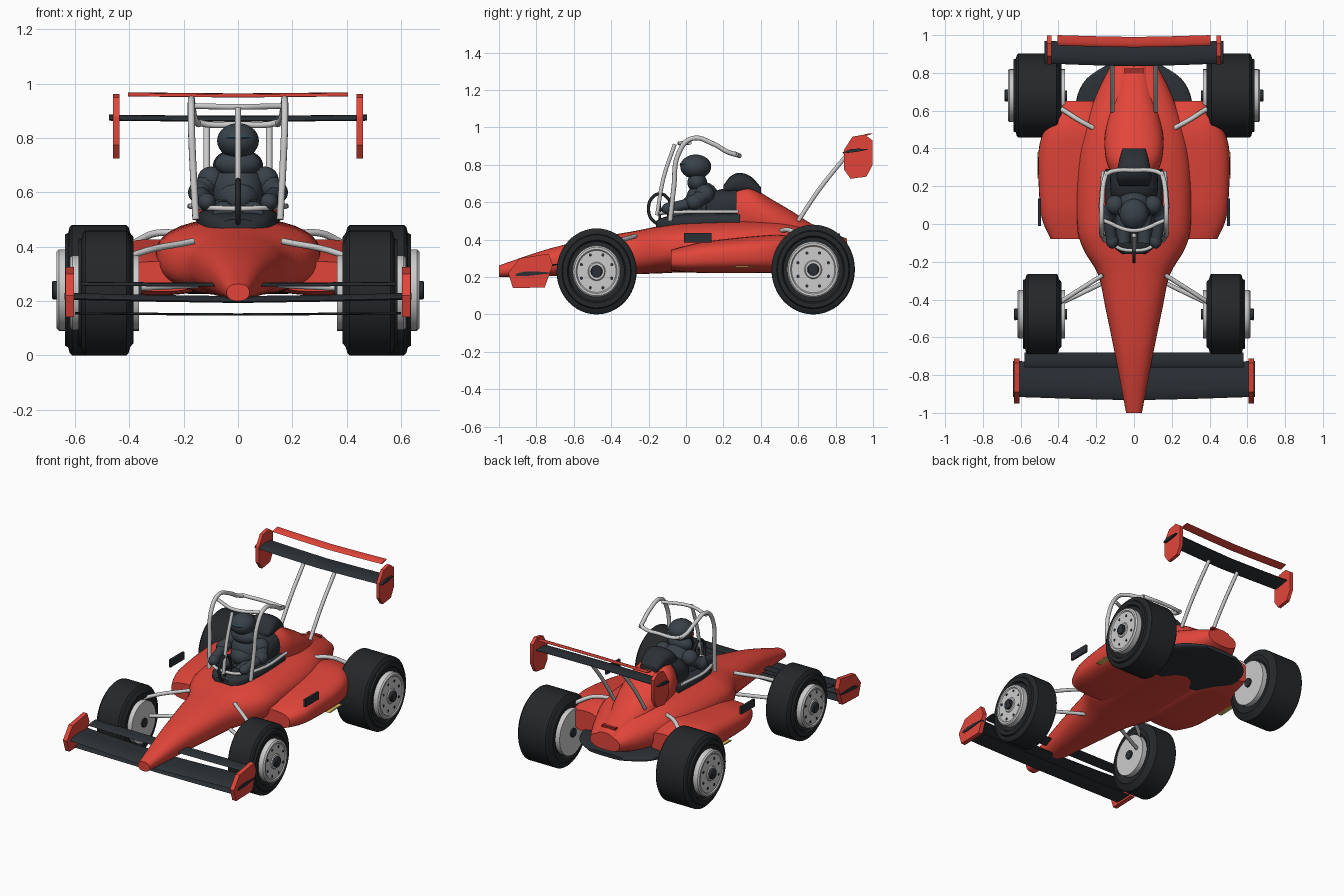
import bpy, bmesh, math
from mathutils import Vector

if "Cube" in bpy.data.objects:
    bpy.data.objects.remove(bpy.data.objects["Cube"])

def material(name, rgb):
    m = bpy.data.materials.new(name)
    m.diffuse_color = (*rgb, 1)
    m.use_nodes = True
    m.node_tree.nodes["Principled BSDF"].inputs["Base Color"].default_value = m.diffuse_color
    return m

RED = material("red_paint", (.76, .06, .042))
DARK = material("dark_red", (.35, .03, .02))
BLACK = material("black", (.024, .03, .036))
SUIT = material("suit", (.04, .053, .066))
TYRE = material("rubber", (.018, .02, .022))
VISOR = material("visor", (.03, .07, .1))
YELLOW = material("yellow", (.7, .5, .12))

def finish(bm, name, mat, angle=40):
    bmesh.ops.recalc_face_normals(bm, faces=bm.faces)
    me = bpy.data.meshes.new(name)
    bm.to_mesh(me)
    bm.free()
    ob = bpy.data.objects.new(name, me)
    bpy.context.collection.objects.link(ob)
    if mat:
        me.materials.append(mat)
    bpy.ops.object.select_all(action='DESELECT')
    ob.select_set(True)
    bpy.context.view_layer.objects.active = ob
    bpy.ops.object.shade_smooth_by_angle(angle=math.radians(angle))
    return ob

def skin(name, rings, mat, angle=40, cap=True):
    bm = bmesh.new()
    vs = [[bm.verts.new(p) for p in r] for r in rings]
    n = len(rings[0])
    for a, b in zip(vs, vs[1:]):
        for i in range(n):
            bm.faces.new((a[i], a[(i + 1) % n], b[(i + 1) % n], b[i]))
    if cap:
        bm.faces.new(vs[0])
        bm.faces.new(vs[-1])
    return finish(bm, name, mat, angle)

def loft(name, secs, mat, power=2.4, sub=4, n=36):
    """Smooth loft along y; section = (y, x centre, half width, z bottom, z top)."""
    S = [Vector(s) for s in secs]
    S = [S[0]] + S + [S[-1]]
    path = []
    for i in range(1, len(S) - 2):
        for k in range(sub):
            t = k / sub
            m0, m1 = (S[i + 1] - S[i - 1]) / 2, (S[i + 2] - S[i]) / 2
            path.append(S[i] * (2*t**3 - 3*t*t + 1) + m0 * (t**3 - 2*t*t + t)
                        + S[i + 1] * (3*t*t - 2*t**3) + m1 * (t**3 - t*t))
    path.append(S[-1])
    sp = lambda v: math.copysign(abs(v) ** (2 / power), v)
    rings = []
    for y, xc, hw, z0, z1 in path:
        rings.append([(xc + hw * sp(math.cos(a)), y, (z0 + z1) / 2 + (z1 - z0) / 2 * sp(math.sin(a)))
                      for a in (2 * math.pi * i / n for i in range(n))])
    return skin(name, rings, mat)

def lathe(name, prof, y, z, side, mat, n=48, squash=.93, cap=True):
    """Revolve (x, radius) about the axle; tyres are slightly taller than long."""
    rings = [[(side * x, y + squash * r * math.cos(2 * math.pi * i / n), z + r * math.sin(2 * math.pi * i / n))
              for i in range(n)] for x, r in prof]
    return skin(name, rings, mat, 30, cap)

def prism(name, pts, stations, mat):
    """(y, z) outline run through x stations (x, dy, dz)."""
    return skin(name, [[(x, y + dy, z + dz) for y, z in pts] for x, dy, dz in stations], mat, 30)

def ball(name, c, r, mat):
    bm = bmesh.new()
    bmesh.ops.create_uvsphere(bm, u_segments=24, v_segments=14, radius=1)
    for v in bm.verts:
        v.co = Vector(c) + Vector((v.co.x * r[0], v.co.y * r[1], v.co.z * r[2]))
    return finish(bm, name, mat)

def box(name, c, s, mat):
    x, y, z = c
    a, b, d = (v / 2 for v in s)
    return prism(name, [(y - b, z - d), (y + b, z - d), (y + b, z + d), (y - b, z + d)],
                 [(x - a, 0, 0), (x + a, 0, 0)], mat)

def tube(name, pts, r, mat=None, cyclic=False):
    cu = bpy.data.curves.new(name, 'CURVE')
    cu.dimensions, cu.bevel_depth, cu.bevel_resolution, cu.resolution_u = '3D', r, 3, 6
    cu.use_fill_caps = True
    sp = cu.splines.new('BEZIER')
    sp.bezier_points.add(len(pts) - 1)
    sp.use_cyclic_u = cyclic
    for b, p in zip(sp.bezier_points, pts):
        b.co = p
        b.handle_left_type = b.handle_right_type = 'AUTO'
    ob = bpy.data.objects.new(name, cu)
    bpy.context.collection.objects.link(ob)
    if mat:
        cu.materials.append(mat)
    return ob

def foil(y0, y1, z0, z1, t):
    """Wing section from leading edge to trailing edge."""
    up = [(0, 0), (.08, .6), (.3, 1), (.65, .7), (1, .12)]
    lo = [(1, -.12), (.65, -.4), (.3, -.5), (.08, -.4)]
    return [(y0 + (y1 - y0) * u, z0 + (z1 - z0) * u + t * v) for u, v in up + lo]

# Main body and engine cowl
loft("body", [(-1, 0, .042, .2, .262), (-.72, 0, .095, .205, .355), (-.45, 0, .15, .21, .415),
              (-.27, 0, .19, .215, .447), (-.13, 0, .27, .22, .475), (0, 0, .302, .225, .495),
              (.3, 0, .302, .225, .505), (.5, 0, .27, .225, .5), (.65, 0, .215, .235, .465),
              (.76, 0, .165, .255, .43), (.86, 0, .11, .29, .39)], RED)
loft("engine_cowl", [(.25, 0, .115, .4, .675), (.34, 0, .148, .4, .685), (.45, 0, .156, .38, .62),
                     (.57, 0, .135, .34, .55), (.68, 0, .105, .31, .48), (.86, 0, .075, .3, .405)], RED, 2.2)
box("tail_vent", (0, .81, .425), (.1, .025, .014), DARK)
loft("undertray", [(.4, 0, .22, .23, .27), (.52, 0, .3, .225, .28), (.66, 0, .305, .225, .28),
                   (.77, 0, .25, .23, .275), (.85, 0, .13, .24, .265)], BLACK, 3)

# Cockpit tub, seat back and headrest
loft("cockpit_tub", [(-.16, 0, .06, .44, .5), (-.1, 0, .12, .44, .525), (.05, 0, .15, .44, .545),
                     (.29, 0, .15, .44, .55)], BLACK, 3)
loft("seat_back", [(.11, 0, .1, .48, .62), (.17, 0, .125, .48, .665), (.27, 0, .125, .48, .68)], BLACK)
loft("headrest", [(.2, 0, .075, .65, .69), (.24, 0, .092, .64, .74), (.29, 0, .088, .64, .757),
                  (.35, 0, .075, .64, .735), (.4, 0, .06, .63, .68)], BLACK)

# Driver
ball("driver_helmet", (0, .052, .79), (.077, .083, .065), SUIT)
ball("driver_visor", (0, .044, .803), (.067, .078, .02), VISOR)
ball("driver_neck", (0, .06, .705), (.085, .053, .05), SUIT)
ball("driver_torso", (0, .09, .61), (.095, .09, .1), SUIT)
ball("driver_belly", (0, .06, .58), (.078, .085, .07), SUIT)
tube("steering_wheel", [(0, -.14 + .06 * math.cos(k * math.pi / 4), .565 + .08 * math.sin(k * math.pi / 4))
                        for k in range(8)], .009, TYRE, True)
tube("steering_column", [(0, -.14, .565), (0, -.06, .54)], .01, TYRE)
box("steering_spoke", (0, -.14, .565), (.012, .012, .15), TYRE)

# Roll cage cross tubes and cockpit rail
tube("cage_front_bar", [(-.165, .02, .918), (0, -.035, .915), (.165, .02, .918)], .011)
tube("cage_rear_bar", [(-.155, .26, .86), (-.11, .28, .85), (0, .285, .85), (.11, .28, .85), (.155, .26, .86)], .012)
tube("cage_centre_tube", [(0, -.155, .53), (0, -.12, .73), (0, -.06, .91)], .011)
tube("cockpit_rail", [(-.165, .28, .55), (-.165, 0, .548), (-.1, -.115, .543), (0, -.14, .54),
                      (.1, -.115, .543), (.165, 0, .548), (.165, .28, .55)], .01)

# Front and rear wings
def span(x, dy, dz):
    return [(-x, 0, 0), (-x / 2, dy * .6, dz * .6), (0, dy, dz), (x / 2, dy * .6, dz * .6), (x, 0, 0)]
prism("front_wing", foil(-.915, -.725, .21, .222, .016), span(.64, -.018, -.012), BLACK)
prism("front_wing_upper_flap", foil(-.76, -.68, .258, .27, .007), span(.58, 0, -.004), BLACK)
prism("front_wing_lower_flap", foil(-.88, -.76, .153, .155, .006), span(.6, 0, -.005), BLACK)
prism("rear_wing", foil(.85, .97, .868, .882, .013), span(.475, -.015, -.004), BLACK)
prism("rear_wing_flap", foil(.945, 1, .955, .968, .006), span(.405, -.01, -.004), RED)
FRONT_PLATE = [(-.95, .22), (-.89, .3), (-.735, .325), (-.712, .265), (-.755, .145), (-.925, .14)]
REAR_PLATE = [(.845, .88), (.89, .95), (.955, .962), (.998, .93), (.998, .8), (.965, .737), (.88, .725), (.845, .775)]

# Everything that comes in pairs
for s, tag in ((1, "right"), (-1, "left")):
    prism("front_endplate_" + tag, FRONT_PLATE, [(s * .605, 0, 0), (s * .635, 0, 0)], RED)
    prism("rear_endplate_" + tag, REAR_PLATE, [(s * .437, 0, 0), (s * .46, 0, 0)], RED)
    tube("rear_wing_strut_" + tag, [(s * .115, .6, .5), (s * .115, .71, .665), (s * .115, .87, .865)], .012)

    # Sidepod and its small trim
    loft("sidepod_" + tag, [(-.08, s * .29, .15, .235, .345), (.01, s * .3, .182, .225, .37),
                            (.12, s * .3, .2, .222, .392), (.38, s * .3, .206, .222, .42),
                            (.52, s * .3, .165, .225, .425), (.65, s * .29, .095, .25, .39)], RED, 2.8)
    box("side_plate_" + tag, (s * .5, .063, .41), (.014, .145, .05), BLACK)
    prism("yellow_fin_" + tag, foil(.24, .38, .252, .256, .006), [(s * .44, 0, 0), (s * .51, 0, 0)], YELLOW)

    # Roll cage side and driver's arm and leg
    tube("cage_side_" + tag, [(s * .155, -.085, .5), (s * .165, -.065, .68), (s * .172, -.04, .86),
                              (s * .172, .03, .94), (s * .168, .15, .91), (s * .16, .22, .87),
                              (s * .145, .275, .852)], .013)
    ball("driver_shoulder_" + tag, (s * .1, .1, .645), (.05, .052, .05), SUIT)
    tube("driver_upper_arm_" + tag, [(s * .105, .1, .64), (s * .14, .05, .6)], .04, SUIT)
    ball("driver_elbow_" + tag, (s * .142, .045, .6), (.042, .046, .042), SUIT)
    tube("driver_forearm_" + tag, [(s * .14, .04, .598), (s * .118, -.08, .568)], .03, SUIT)
    ball("driver_hand_" + tag, (s * .115, -.09, .565), (.033, .04, .033), SUIT)
    tube("driver_leg_" + tag, [(s * .06, .08, .54), (s * .055, -.1, .53)], .038, SUIT)

    # Suspension arms
    tube("front_upper_arm_" + tag, [(s * .43, -.44, .345), (s * .37, -.4, .375), (s * .165, -.27, .42)], .012)
    tube("front_lower_arm_" + tag, [(s * .43, -.44, .245), (s * .14, -.3, .26)], .012)
    tube("rear_upper_arm_" + tag, [(s * .46, .65, .36), (s * .37, .6, .42), (s * .3, .555, .45), (s * .18, .49, .442)], .013)
    tube("rear_lower_arm_" + tag, [(s * .46, .65, .27), (s * .2, .52, .285)], .013)

    # Wheels: (name, y, radius, inner x, outer x, rim radius)
    for name, y, r, xi, xo, rr in (("front", -.478, .23, .385, .588, .138), ("rear", .68, .24, .385, .638, .15)):
        nm = name + "_%s_" + tag
        lathe(nm % "tyre", [(xi + .02, rr - .01), (xi, rr + .02), (xi, r - .045), (xi + .012, r - .03), (xi + .018, r - .008),
                            (xi + .026, r), (xo - .026, r), (xo - .018, r - .008), (xo - .012, r - .03),
                            (xo, r - .035), (xo, rr + .03), (xo - .012, rr + .022), (xo - .012, rr - .01)],
              y, r, s, TYRE, cap=False)
        lathe(nm % "rim", [(xi - .02, rr - .03), (xi - .02, rr), (xo + .022, rr), (xo + .03, rr - .008),
                           (xo + .03, rr - .02), (xo + .024, rr - .026), (xo + .024, .05), (xo + .03, .045)],
              y, r, s, None)
        lathe(nm % "hub", [(xi - .03, .03), (xo + .044, .034), (xo + .048, .028)], y, r, s, BLACK, 20)
        for k in range(8):
            a = (k + .5) * math.pi / 4
            lathe(nm % ("rim_hole_%d" % k), [(xo + .02, .009), (xo + .0265, .009)],
                  y + .088 * math.cos(a), r + .095 * math.sin(a), s, BLACK, 10)
